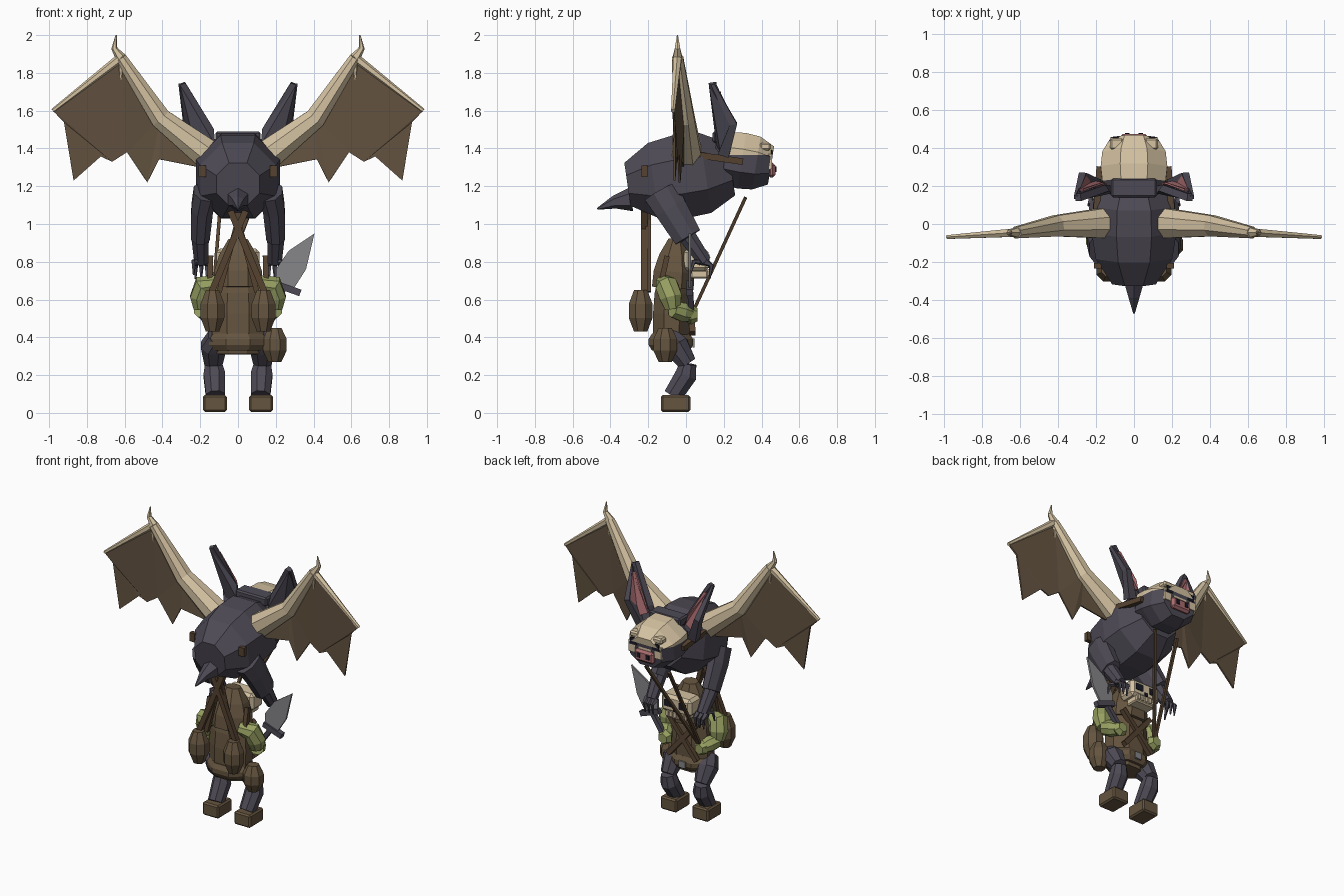
import bpy, bmesh, math
from mathutils import Vector

if "Cube" in bpy.data.objects:
    bpy.data.objects.remove(bpy.data.objects["Cube"])

ALONG_X, ALONG_Y, ALONG_Z = Vector((1, 0, 0)), Vector((0, 1, 0)), Vector((0, 0, 1))
parts = []


def material(name, red, green, blue):
    mat = bpy.data.materials.new(name)
    mat.use_nodes = True
    mat.diffuse_color = (red, green, blue, 1)
    shader = mat.node_tree.nodes["Principled BSDF"]
    shader.inputs["Base Color"].default_value = mat.diffuse_color
    return mat


FUR = material("dark fur", .075, .068, .09)
BONE = material("pale bone", .66, .54, .36)
MEMBRANE = material("wing membrane", .12, .083, .05)
LEATHER = material("brown leather", .13, .09, .05)
STRAP = material("strap brown", .09, .055, .03)
SKIN = material("green skin", .31, .35, .12)
STEEL = material("grey steel", .24, .24, .25)
PINK = material("pink skin", .4, .15, .16)
BLACK = material("near black", .01, .01, .02)


def finish(name, mesh, mat):
    bmesh.ops.recalc_face_normals(mesh, faces=mesh.faces)
    data = bpy.data.meshes.new(name)
    mesh.to_mesh(data)
    mesh.free()
    data.materials.append(mat)
    part = bpy.data.objects.new(name, data)
    bpy.context.collection.objects.link(part)
    parts.append(part)
    return part


def tube(name, mat, path, start, end, bulge=0, steps=0, sides=8, flat=1, across=ALONG_X):
    """Faceted sweep whose radius runs from start to end and swells between."""
    mesh = bmesh.new()
    points = [Vector(p) for p in path]
    if steps:
        points = [points[0].lerp(points[-1], i / steps) for i in range(steps + 1)]
    last = len(points) - 1
    grow = 1 / math.cos(math.pi / sides)
    rings = []
    for i, point in enumerate(points):
        forward = points[min(i + 1, last)] - points[max(i - 1, 0)]
        second = forward.cross(across).normalized()
        first = second.cross(forward).normalized()
        t = i / last
        swell = bulge * math.sqrt(abs(math.sin(math.pi * t)))
        radius = grow * (start + (end - start) * t + swell)
        ring = []
        for j in range(sides):
            angle = (j + .5) * math.tau / sides
            offset = first * math.cos(angle) + second * flat * math.sin(angle)
            ring.append(mesh.verts.new(point + offset * radius))
        rings.append(ring)
    for low, high in zip(rings, rings[1:]):
        for j in range(sides):
            k = (j + 1) % sides
            mesh.faces.new((low[j], low[k], high[k], high[j]))
    mesh.faces.new(rings[0])
    mesh.faces.new(rings[-1])
    return finish(name, mesh, mat)


def barrel(name, mat, x, y, bottom, top, radius, bulge, flat=1):
    return tube(name, mat, [(x, y, bottom), (x, y, top)], radius, radius, bulge, steps=3, flat=flat)


def beam(name, mat, start, end, radius):
    return tube(name, mat, [start, end], radius, radius, sides=4)


def box(name, mat, centre, size, bevel=0):
    mesh = bmesh.new()
    bmesh.ops.create_cube(mesh, size=1)
    bmesh.ops.scale(mesh, vec=size, verts=mesh.verts)
    bmesh.ops.translate(mesh, vec=centre, verts=mesh.verts)
    part = finish(name, mesh, mat)
    if bevel:
        modifier = part.modifiers.new("bevel", 'BEVEL')
        modifier.width, modifier.segments = bevel, 1
    return part


def plate(name, mat, outline, thickness):
    mesh = bmesh.new()
    face = mesh.faces.new([mesh.verts.new(p) for p in outline])
    bmesh.ops.triangulate(mesh, faces=[face])
    modifier = finish(name, mesh, mat).modifiers.new("thickness", 'SOLIDIFY')
    modifier.thickness, modifier.offset = thickness, 0


# Face details
box("brows", BONE, (.09, .42, 1.41), (.07, .06, .04), bevel=.01)
box("cheeks", BONE, (.1, .445, 1.33), (.05, .02, .08))
box("eyes", BLACK, (.085, .455, 1.37), (.05, .008, .045))
box("nostrils", BLACK, (.035, .475, 1.29), (.025, .008, .03))

# Ears: dark shells with pink inner faces
shell = [Vector(p) for p in ((.12, .18, 1.42), (.21, .2, 1.38), (.27, .25, 1.53),
                             (.305, .14, 1.74), (.28, .14, 1.75), (.14, .19, 1.5))]
middle = sum(shell, Vector()) / len(shell)
plate("ears", FUR, shell, thickness=.04)
plate("ear_insides", PINK, [middle.lerp(p, .75) + ALONG_Y * .028 for p in shell], thickness=.01)
tube("ear_rims", FUR, [(.2, .2, 1.37), shell[2], shell[3]], .03, .01, sides=4)

# Wings: arm, thumb claw, finger bones and a scalloped membrane
wrist = Vector((.62, -.045, 1.88))
shoulder = Vector((.15, .005, 1.36))
elbow = Vector((.41, -.01, 1.56))
tips = [Vector((x, -.07 * x, z)) for x, z in ((.98, 1.6), (.87, 1.23), (.48, 1.22), (.2, 1.3))]
tube("wing_arms", BONE, [shoulder, elbow, wrist], .08, .03, across=ALONG_Y)
tube("thumb_claws", BONE, [wrist, (.655, -.045, 1.93), (.645, -.045, 2)], .025, .003, sides=6, across=ALONG_Y)
tube("leading_fingers", BONE, [wrist, tips[0]], .022, .01, steps=2, sides=6, across=ALONG_Y)
tube("short_bones", BONE, [wrist, wrist - ALONG_Z * .12], .02, .004, sides=6, across=ALONG_Y)
outline = [shoulder, elbow, wrist, tips[0], Vector((.92, -.06, 1.54)), tips[1]]
for share, pull in ((.3, .2), (.5, .16), (.75, .24)):
    outline.append(tips[1].lerp(tips[2], share).lerp(wrist, pull))
outline += [tips[2], tips[2].lerp(tips[3], .35).lerp(wrist, .15), tips[3]]
plate("wing_membranes", MEMBRANE, outline, thickness=.01)

# Beast legs and gripping claws
knee = Vector((.2, .01, .93))
foot = Vector((.195, .1, .8))
tube("beast_thighs", FUR, [(.17, -.13, 1.17), (.19, -.08, 1.08), knee], .065, .05, flat=1.5)
tube("beast_shins", FUR, [knee, foot], .046, .036)
for spread in (-.03, 0, .03):
    root = foot + ALONG_X * spread
    tube("front_claws", FUR, [root, root + Vector((0, .035, -.02)), root + Vector((0, .025, -.09))],
         .018, .004, sides=5)
tube("back_claws", FUR, [foot, (.235, .04, .8), (.235, .02, .73)], .018, .004, sides=5)

# Harness, hanging straps and packs
box("harness_rings", STRAP, (.19, -.22, 1.28), (.04, .03, .06))
beam("bridles", STRAP, (.2, .03, 1.37), (.18, .3, 1.33), .017)
beam("pack_straps", STRAP, (.14, -.22, .64), (-.04, -.22, 1.07), .017)
beam("inner_straps", STRAP, (.1, -.2, .64), (-.01, -.2, 1.06), .014)
beam("shoulder_straps", STRAP, (.15, -.14, .65), (.145, -.1, .83), .014)
barrel("packs", LEATHER, .135, -.24, bottom=.43, top=.65, radius=.035, bulge=.03)

# Rider legs and boots
knee = Vector((.13, .01, .26))
tube("thighs", FUR, [(.1, -.1, .4), (.13, -.05, .35), knee], .06, .047, bulge=.014)
tube("shins", FUR, [knee, (.125, 0, .2), (.12, -.07, .09)], .045, .05, bulge=.01)
box("boots", LEATHER, (.122, -.055, .05), (.125, .155, .09), bevel=.01)

# Rider arms and crossed chest belts
elbow = Vector((.195, -.07, .55))
hand = Vector((.14, .03, .52))
tube("shoulders", SKIN, [(.1, -.12, .69), (.18, -.1, .67), (.195, -.08, .61), elbow], .04, .04, bulge=.02)
tube("forearms", SKIN, [elbow, hand], .043, .036, bulge=.01, steps=2)
tube("fists", SKIN, [hand - ALONG_Y * .035, hand + ALONG_Y * .03], .03, .03, bulge=.016, steps=2, sides=6)
beam("chest_belts", STRAP, (.11, .02, .68), (-.11, .035, .42), .016)

# Skull eye holes
box("skull_eyes", BLACK, (.055, .121, .815), (.055, .006, .045))

# Everything so far comes in left and right pairs
for part in parts:
    part.modifiers.new("mirror", 'MIRROR').use_mirror_merge = False

# Beast body, tail and two-coloured head
tube("beast_body", FUR, [(0, -.31, 1.21), (0, .24, 1.29)], .115, .14, bulge=.095, steps=4)
box("neck_ridge", FUR, (0, .19, 1.46), (.24, .1, .06), bevel=.01)
tube("tail", FUR, [(0, -.29, 1.13), (0, -.38, 1.115), (0, -.47, 1.08)], .055, .004, sides=6)
head = tube("beast_head", FUR, [(0, .14, 1.36), (0, .45, 1.31)], .12, .12, bulge=.055, steps=4, flat=.85).data
head.materials.append(BONE)
cap_height = 1.365
mesh = bmesh.new()
mesh.from_mesh(head)
bmesh.ops.bisect_plane(mesh, geom=mesh.verts[:] + mesh.edges[:] + mesh.faces[:],
                       plane_co=ALONG_Z * cap_height, plane_no=ALONG_Z)
for face in mesh.faces:
    centre = face.calc_center_median()
    face.material_index = int(centre.z > cap_height and centre.y > .25)
mesh.to_mesh(head)
mesh.free()
box("nose_bridge", BONE, (0, .445, 1.35), (.1, .02, .05))
box("snout", PINK, (0, .453, 1.285), (.15, .04, .08), bevel=.015)

# Rider torso, belt, hood and pouch
tube("torso", LEATHER, [(0, -.08, .31), (0, -.07, .74)], .11, .1, bulge=.037, steps=4, flat=.7)
barrel("belt", LEATHER, 0, -.08, bottom=.33, top=.42, radius=.13, bulge=.025, flat=.77)
box("belt_buckle", STEEL, (0, .04, .37), (.05, .012, .045))
tube("hood", LEATHER, [(0, -.07, .66), (0, -.05, .92)], .13, .05, bulge=.025, steps=3, flat=.85)
barrel("side_pouch", LEATHER, .195, -.11, bottom=.27, top=.45, radius=.035, bulge=.03)

# Skull mask with a row of teeth
box("skull_mask", BONE, (0, .055, .81), (.23, .13, .12), bevel=.02)
box("skull_jaw", BONE, (0, .07, .735), (.16, .095, .045), bevel=.008)
box("skull_nose", BLACK, (0, .121, .78), (.025, .006, .025))
for i in range(5):
    box("skull_tooth", BONE, ((i - 2) * .03, .115, .745), (.018, .02, .035))

# Cleaver in the left hand
blade = ((.2, .68), (.2, .76), (.27, .86), (.405, .95), (.36, .76), (.29, .65))
plate("cleaver_blade", STEEL, [(x, .02, z) for x, z in blade], thickness=.014)
beam("cleaver_guard", FUR, (.19, .02, .685), (.33, .02, .635), .018)
beam("cleaver_handle", FUR, (.25, .02, .67), hand, .015)

# Reins gathered in the right hand
for x in (-.09, .09):
    beam("rein", STRAP, (x, .315, 1.14), (-hand.x, hand.y, hand.z), .009)
